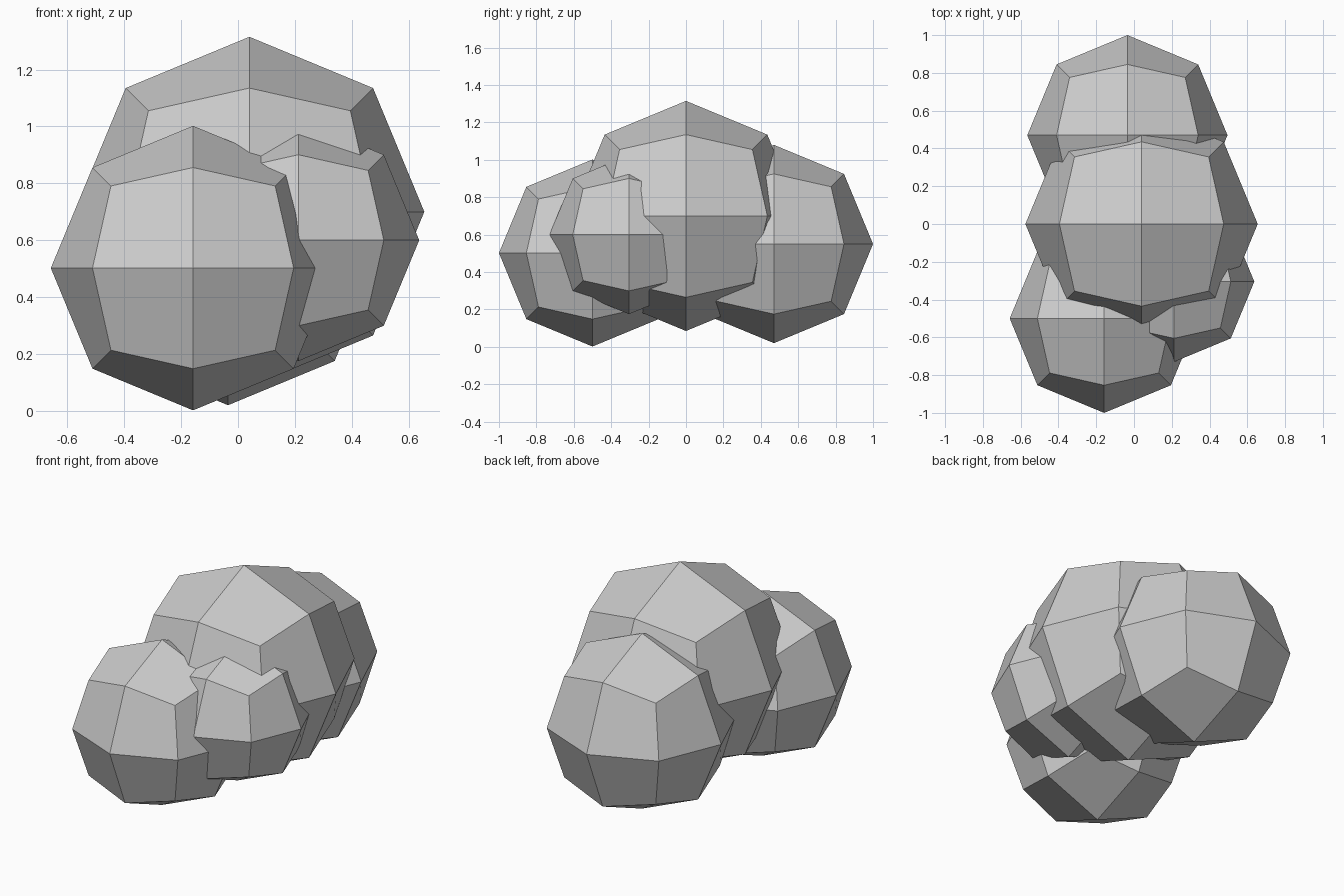
import bpy, bmesh

if "Cube" in bpy.data.objects:
    bpy.data.objects.remove(bpy.data.objects["Cube"])


def leaf_clump(name, center, radius):
    """Low-poly quad sphere: a cube split once and pushed out to a sphere."""
    bm = bmesh.new()
    bmesh.ops.create_cube(bm, size=2)
    bmesh.ops.subdivide_edges(bm, edges=bm.edges[:], cuts=1, use_grid_fill=True)
    for v in bm.verts:
        v.co = v.co.normalized() * radius
    mesh = bpy.data.meshes.new(name)
    bm.to_mesh(mesh)
    bm.free()
    obj = bpy.data.objects.new(name, mesh)
    obj.location = center
    bpy.context.collection.objects.link(obj)


# Overlapping clumps of the bush
leaf_clump("main_clump", (0.04, 0.0, 0.70), 0.615)
leaf_clump("front_clump", (-0.158, -0.5, 0.502), 0.5)
leaf_clump("back_clump", (-0.035, 0.47, 0.55), 0.53)
leaf_clump("side_clump", (0.212, -0.305, 0.60), 0.425)
